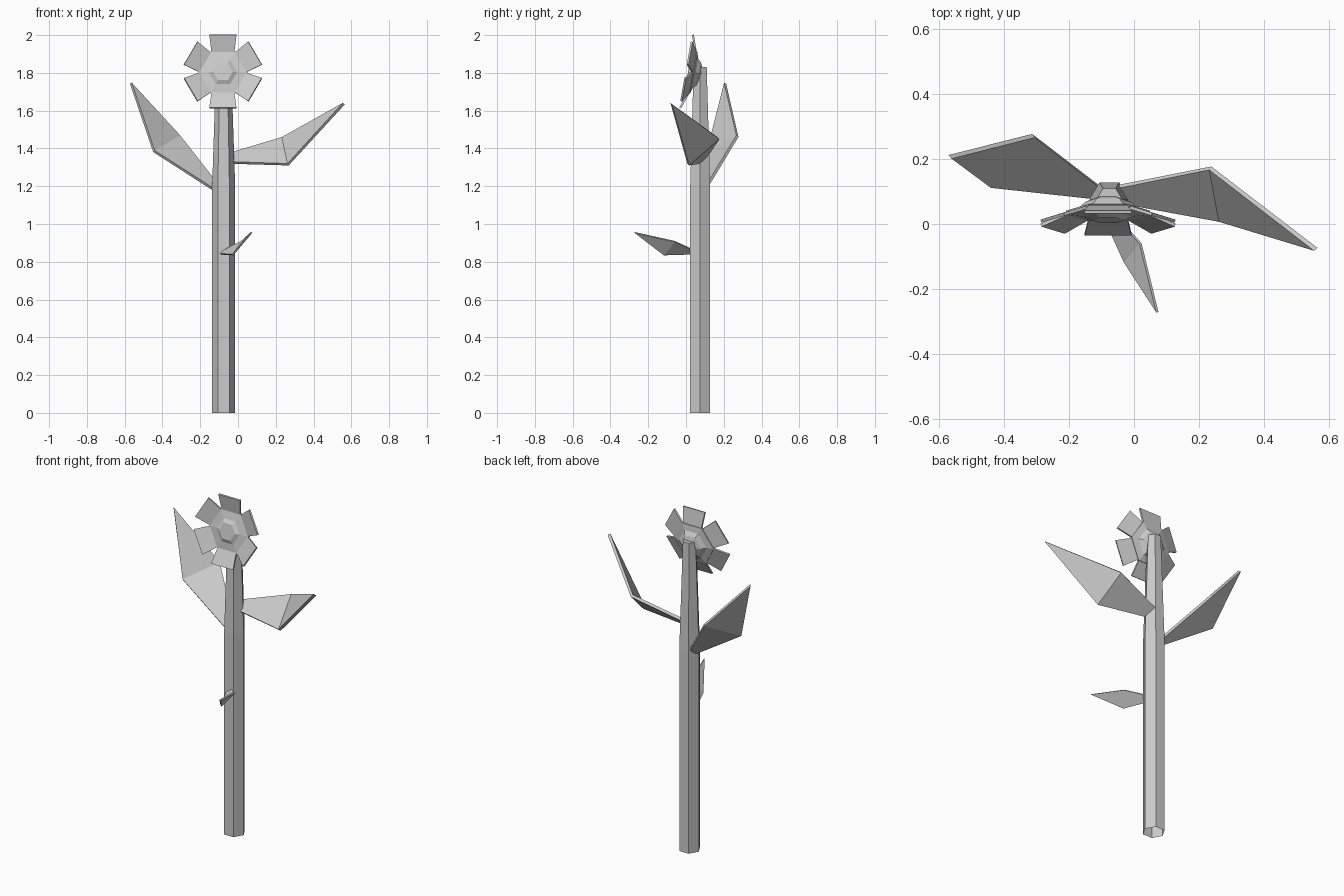
import bpy, bmesh, math
from mathutils import Matrix, Vector

cube = bpy.data.objects.get("Cube")
if cube:
    bpy.data.objects.remove(cube, do_unlink=True)

grey = bpy.data.materials.new("plain grey")
grey.use_nodes = True
grey.diffuse_color = (0.6, 0.6, 0.6, 1)
grey.node_tree.nodes["Principled BSDF"].inputs["Base Color"].default_value = (0.6, 0.6, 0.6, 1)


def add_object(name, bm, matrix=Matrix(), thickness=0):
    """Turn a bmesh into a flat-shaded object, optionally thickened."""
    bmesh.ops.recalc_face_normals(bm, faces=bm.faces)
    mesh = bpy.data.meshes.new(name)
    bm.to_mesh(mesh)
    bm.free()
    mesh.materials.append(grey)
    obj = bpy.data.objects.new(name, mesh)
    obj.matrix_world = matrix
    bpy.context.collection.objects.link(obj)
    if thickness:
        mod = obj.modifiers.new("thickness", "SOLIDIFY")
        mod.thickness = thickness
        mod.offset = 0
    return obj


def hex_loft(rings, cap_start, cap_end):
    """Join hexagons given as (radius, height) along local z."""
    bm = bmesh.new()
    loops = []
    for r, z in rings:
        loops.append([bm.verts.new((r * math.cos(k * math.pi / 3),
                                    r * math.sin(k * math.pi / 3), z)) for k in range(6)])
    for a, b in zip(loops, loops[1:]):
        for k in range(6):
            n = (k + 1) % 6
            bm.faces.new((a[k], a[n], b[n], b[k]))
    if cap_start:
        bm.faces.new(loops[0][::-1])
    if cap_end:
        bm.faces.new(loops[-1])
    return bm


# Stem: six-sided, open underneath, tapering towards the flower
add_object("stem", hex_loft([(0.061, 0), (0.061, 1.2), (0.04, 1.83)], False, True),
           Matrix.Translation((-0.076, 0.075, 0)))

# Flower head: cup at the back, flat disc, raised centre
head = Matrix.Translation((-0.08, 0.029, 1.803)) @ Matrix.Rotation(math.radians(80), 4, 'X')
add_object("flower_head", hex_loft([(0.045, -0.05), (0.07, -0.04), (0.09, -0.022), (0.13, -0.012),
                                    (0.13, 0), (0.075, 0.006), (0.052, 0.018)], True, True), head)

# Petals: one on each side of the head, bent forwards
for k in range(6):
    bm = bmesh.new()
    outline = [(0.105, -0.06, -0.006), (0.197, -0.072, 0.027),
               (0.197, 0.072, 0.027), (0.105, 0.06, -0.006)]
    bm.faces.new([bm.verts.new(p) for p in outline])
    turn = Matrix.Rotation(math.radians(30 + 60 * k), 4, 'Z')
    add_object(f"petal_{k + 1}", bm, head @ turn, 0.01)


def leaf(name, base_a, base_b, mid_a, mid_b, tip, thickness):
    """Folded leaf: a blade from the stem to the fold, then a pointed end."""
    bm = bmesh.new()
    a, b, c, d, e = [bm.verts.new(Vector(p)) for p in (base_a, base_b, mid_a, mid_b, tip)]
    bm.faces.new((a, c, d, b))
    bm.faces.new((c, e, d))
    add_object(name, bm, thickness=thickness)


leaf("left_leaf", (-0.05, 0.07, 1.325), (-0.05, 0.115, 1.37),
     (0.265, 0.012, 1.315), (0.235, 0.172, 1.455), (0.56, -0.078, 1.637), 0.016)
leaf("right_leaf", (-0.11, 0.08, 1.17), (-0.11, 0.118, 1.21),
     (-0.445, 0.117, 1.385), (-0.31, 0.272, 1.465), (-0.567, 0.207, 1.745), 0.016)
leaf("small_front_leaf", (-0.10, 0.04, 0.842), (-0.07, 0.04, 0.862),
     (-0.028, -0.118, 0.837), (0.02, -0.06, 0.908), (0.072, -0.272, 0.955), 0.009)
